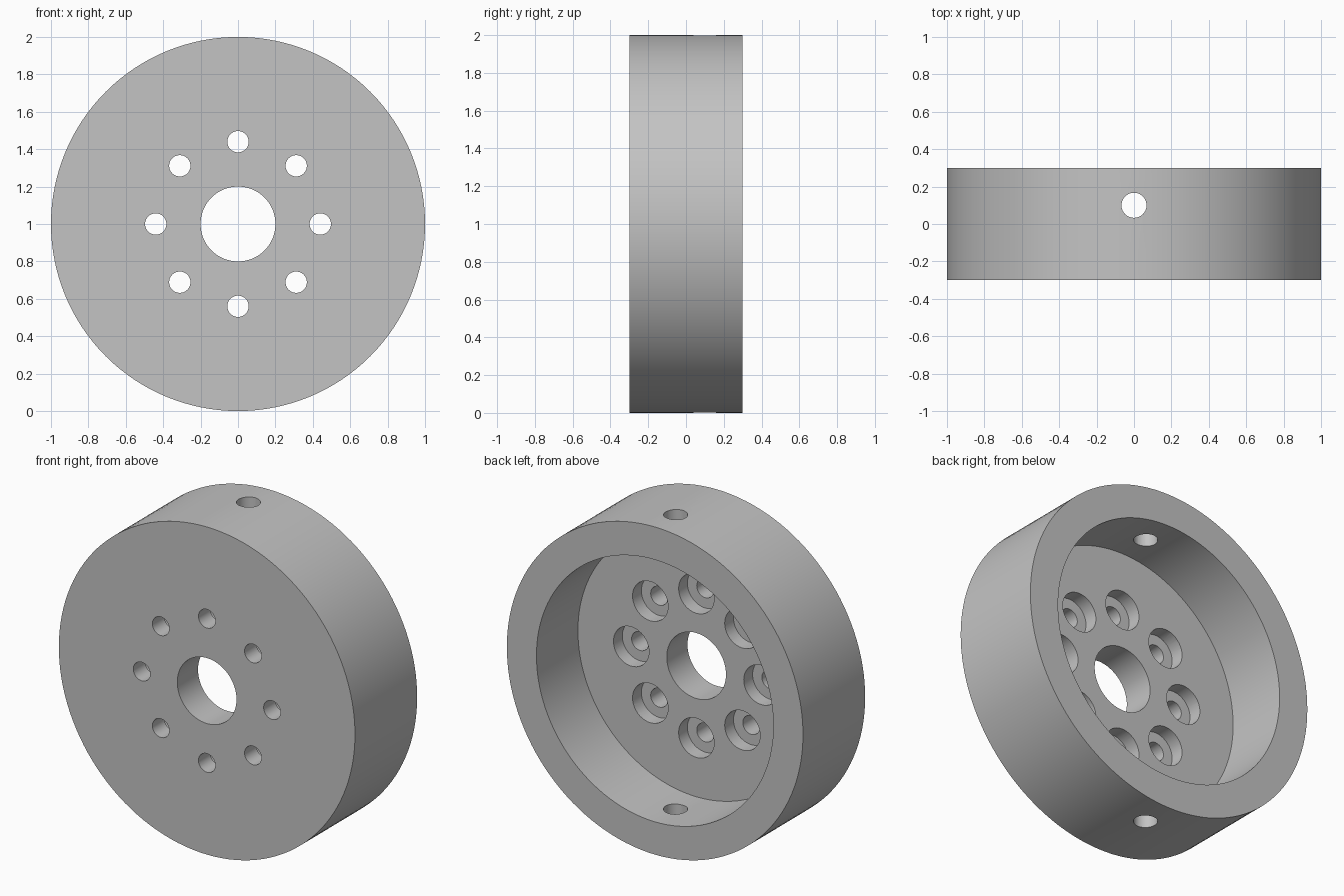
import bpy, bmesh
from math import pi
from mathutils import Matrix, Vector

cube = bpy.data.objects.get("Cube")
if cube:
    bpy.data.objects.remove(cube, do_unlink=True)

CENTRE = Vector((0, 0, 1))


def grey_material():
    mat = bpy.data.materials.new("plain_grey")
    mat.use_nodes = True
    colour = (0.55, 0.55, 0.55, 1)
    mat.diffuse_color = colour
    mat.node_tree.nodes["Principled BSDF"].inputs["Base Color"].default_value = colour
    return mat


def lathe(bm, profile, centre, segments):
    """Revolve a closed (radius, y) profile around the y axis through centre."""
    verts = [bm.verts.new(centre + Vector((r, y, 0))) for r, y in profile]
    edges = [bm.edges.new((verts[i - 1], verts[i])) for i in range(len(verts))]
    bmesh.ops.spin(bm, geom=verts + edges, cent=centre, axis=(0, 1, 0),
                   angle=2 * pi, steps=segments, use_merge=True)


def finish(bm, name):
    bmesh.ops.remove_doubles(bm, verts=bm.verts, dist=0.0001)
    bmesh.ops.dissolve_degenerate(bm, edges=bm.edges, dist=0.0001)
    bmesh.ops.recalc_face_normals(bm, faces=bm.faces)
    mesh = bpy.data.meshes.new(name)
    bm.to_mesh(mesh)
    bm.free()
    obj = bpy.data.objects.new(name, mesh)
    bpy.context.collection.objects.link(obj)
    return obj


# Cup-shaped hub: solid front plate, centre bore, open back with thick rim
bm = bmesh.new()
lathe(bm, [(0.2, -0.3), (1, -0.3), (1, 0.3), (0.8, 0.3), (0.8, -0.1), (0.2, -0.1)],
      CENTRE, 128)
hub = finish(bm, "hub")
hub.data.materials.append(grey_material())

# Cutter: ring of eight counterbored bolt holes
bm = bmesh.new()
for i in range(8):
    offset = Matrix.Rotation(i * pi / 4, 3, 'Y') @ Vector((0.44, 0, 0))
    lathe(bm, [(0, -0.4), (0.057, -0.4), (0.057, -0.185), (0.12, -0.185),
               (0.12, 0), (0, 0)], CENTRE + offset, 40)

# Cutter: set screw holes through the top and bottom of the rim
bmesh.ops.create_cone(bm, cap_ends=True, segments=40, radius1=0.067, radius2=0.067,
                      depth=2.4, matrix=Matrix.Translation((0, 0.1, 1)))
cutter = finish(bm, "hole_cutter")
cutter.hide_render = True

# Cut the holes, then drop the cutter
cut = hub.modifiers.new("holes", 'BOOLEAN')
cut.operation = 'DIFFERENCE'
cut.solver = 'EXACT'
cut.object = cutter
bpy.ops.object.select_all(action='DESELECT')
bpy.context.view_layer.objects.active = hub
hub.select_set(True)
bpy.ops.object.modifier_apply(modifier=cut.name)
bpy.data.objects.remove(cutter, do_unlink=True)
bpy.ops.object.shade_smooth_by_angle(angle=pi / 6)
